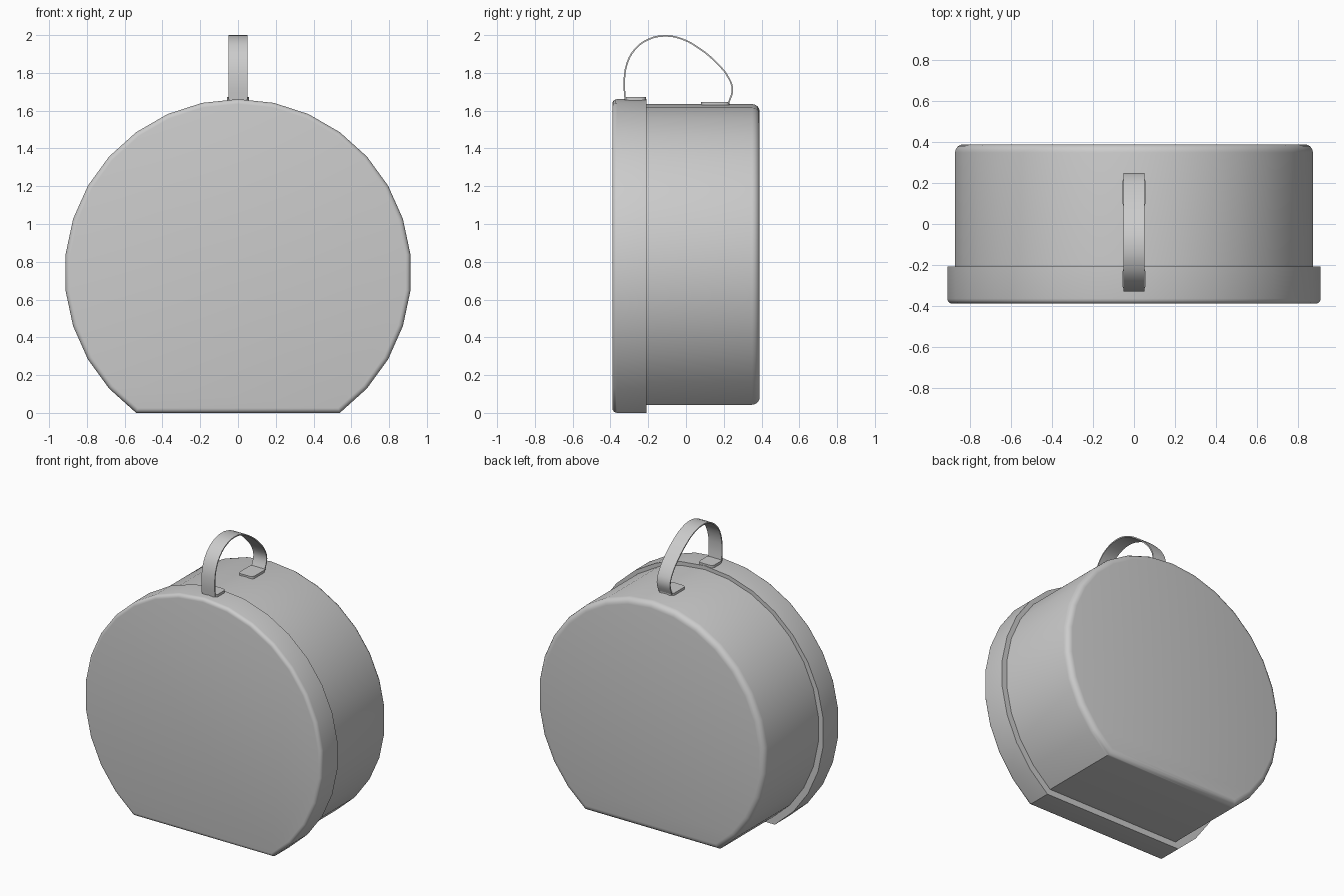
import bpy, bmesh
from math import sin, cos, radians
from mathutils import Vector

old = bpy.data.objects.get("Cube")
if old:
    bpy.data.objects.remove(old, do_unlink=True)

GREY = (0.6, 0.6, 0.6, 1)
mat = bpy.data.materials.new("plain grey")
mat.use_nodes = True
mat.diffuse_color = GREY
bsdf = mat.node_tree.nodes["Principled BSDF"]
bsdf.inputs["Base Color"].default_value = GREY


def finish(name, bm, angle=35):
    """Turn a bmesh into a smooth-shaded grey object."""
    bmesh.ops.recalc_face_normals(bm, faces=bm.faces)
    mesh = bpy.data.meshes.new(name)
    bm.to_mesh(mesh)
    bm.free()
    mesh.materials.append(mat)
    obj = bpy.data.objects.new(name, mesh)
    bpy.context.collection.objects.link(obj)
    bpy.ops.object.select_all(action="DESELECT")
    obj.select_set(True)
    bpy.context.view_layer.objects.active = obj
    bpy.ops.object.shade_smooth_by_angle(angle=radians(angle))
    return obj


def prism(points, offset):
    """Extrude a closed outline along an offset vector."""
    bm = bmesh.new()
    face = bm.faces.new([bm.verts.new(p) for p in points])
    moved = bmesh.ops.extrude_face_region(bm, geom=[face], use_keep_orig=True)["geom"]
    verts = [g for g in moved if isinstance(g, bmesh.types.BMVert)]
    bmesh.ops.translate(bm, verts=verts, vec=offset)
    return bm


def case_part(name, radius, centre, y_round, y_flat, bevel):
    """Round shell with a flat base and one rounded end."""
    outline = []
    for i in range(-12, 13):
        a = radians(12 * i)
        outline.append((radius * sin(a), y_round, centre + radius * cos(a)))
    bm = prism(outline, Vector((0, y_flat - y_round, 0)))
    rim = [e for e in bm.edges if all(abs(v.co.y - y_round) < 1e-4 for v in e.verts)]
    bmesh.ops.bevel(bm, geom=rim, offset=bevel, segments=4, profile=0.5, affect="EDGES")
    return finish(name, bm)


# Lid and the slightly smaller body behind it
case_part("lid", 0.918, 0.743, -0.39, -0.208, 0.025)
case_part("body", 0.88, 0.755, 0.39, -0.25, 0.04)


# Rounded plates that fix the handle to the case
def mount(name, y0, y1, z):
    w = 0.057
    bm = prism([(-w, y0, z), (w, y0, z), (w, y1, z), (-w, y1, z)], Vector((0, 0, 0.018)))
    corners = [e for e in bm.edges if abs(e.verts[0].co.z - e.verts[1].co.z) > 0.01]
    bmesh.ops.bevel(bm, geom=corners, offset=0.025, segments=3, profile=0.5, affect="EDGES")
    finish(name, bm)


mount("front_handle_mount", -0.325, -0.212, 1.655)
mount("rear_handle_mount", 0.08, 0.23, 1.628)

# Handle: a thin strap swept along a curved path
path = [(-0.322, 1.66), (-0.327, 1.75), (-0.312, 1.85), (-0.27, 1.925), (-0.2, 1.977),
        (-0.11, 1.996), (-0.02, 1.979), (0.07, 1.93), (0.16, 1.855), (0.225, 1.775),
        (0.246, 1.71), (0.225, 1.64)]
curve = bpy.data.curves.new("strap_path", "CURVE")
curve.dimensions = "3D"
spline = curve.splines.new("BEZIER")
spline.bezier_points.add(len(path) - 1)
for point, (y, z) in zip(spline.bezier_points, path):
    point.co = (0, y, z)
    point.handle_left_type = point.handle_right_type = "AUTO"
spline.resolution_u = 3
helper = bpy.data.objects.new("strap_path", curve)
bpy.context.collection.objects.link(helper)
line = helper.to_mesh()
centre = [v.co.copy() for v in line.vertices]
helper.to_mesh_clear()
bpy.data.objects.remove(helper, do_unlink=True)

outer, inner = [], []
for i, p in enumerate(centre):
    t = (centre[min(i + 1, len(centre) - 1)] - centre[max(i - 1, 0)]).normalized()
    n = Vector((0, -t.z, t.y)) * 0.004
    left = Vector((-0.051, 0, 0))
    outer.append(p + n + left)
    inner.append(p - n + left)

bm = bmesh.new()
rings = []
for o, i in zip(outer, inner):
    across = Vector((0.102, 0, 0))
    rings.append([bm.verts.new(c) for c in (o, o + across, i + across, i)])
for a, b in zip(rings, rings[1:]):
    for k in range(4):
        m = (k + 1) % 4
        bm.faces.new((a[k], a[m], b[m], b[k]))
bm.faces.new(rings[0])
bm.faces.new(rings[-1])
finish("handle_strap", bm)
